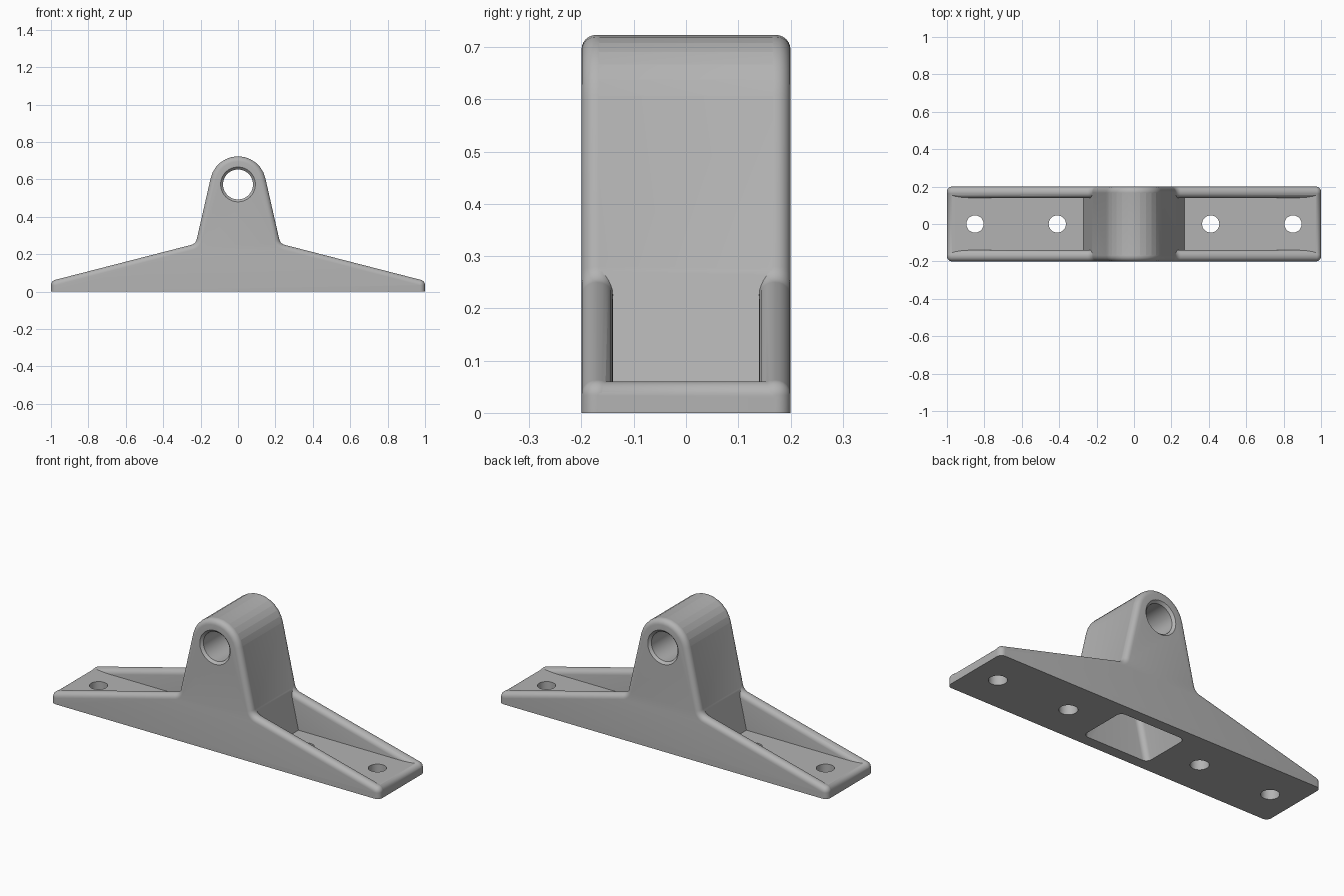
import bpy, bmesh, math
from mathutils import Vector

if "Cube" in bpy.data.objects:
    bpy.data.objects.remove(bpy.data.objects["Cube"])

grey = bpy.data.materials.new("cast_grey")
grey.diffuse_color = (0.45, 0.45, 0.45, 1)
grey.use_nodes = True
grey.node_tree.nodes["Principled BSDF"].inputs["Base Color"].default_value = grey.diffuse_color


def fillet(corners, segs):
    """Counter-clockwise (x, z, radius) corners -> outline with rounded corners."""
    out = []
    for i, (x, z, r) in enumerate(corners):
        p = Vector((x, z))
        if r == 0:
            out.append(p)
            continue
        a = (Vector(corners[i - 1][:2]) - p).normalized()
        b = (Vector(corners[(i + 1) % len(corners)][:2]) - p).normalized()
        half = a.angle(b) / 2
        centre = p + (a + b).normalized() * (r / math.sin(half))
        start = p + a * (r / math.tan(half)) - centre
        sweep = start.angle_signed(p + b * (r / math.tan(half)) - centre)
        for k in range(segs + 1):
            t = -sweep * k / segs
            c, s = math.cos(t), math.sin(t)
            out.append(centre + Vector((start.x * c - start.y * s,
                                        start.x * s + start.y * c)))
    return out


def inset(outline, d):
    """Shrink an outline, keeping its bottom edge on the ground."""
    out = []
    for i, p in enumerate(outline):
        if p.y < 1e-6:
            out.append(Vector((p.x - math.copysign(d, p.x), 0)))
            continue
        e1 = (p - outline[i - 1]).normalized()
        e2 = (outline[(i + 1) % len(outline)] - p).normalized()
        n1, n2 = Vector((-e1.y, e1.x)), Vector((-e2.y, e2.x))
        out.append(p + (n1 + n2) * (d / (1 + n1.dot(n2))))
    return out


def loft(name, rings):
    """Solid through rings of 3D points, capped at both ends."""
    bm = bmesh.new()
    vs = [[bm.verts.new(p) for p in ring] for ring in rings]
    n = len(vs[0])
    for a, b in zip(vs, vs[1:]):
        for i in range(n):
            j = (i + 1) % n
            bm.faces.new((a[i], a[j], b[j], b[i]))
    bm.faces.new(vs[0])
    bm.faces.new(vs[-1])
    bmesh.ops.recalc_face_normals(bm, faces=bm.faces)
    me = bpy.data.meshes.new(name)
    bm.to_mesh(me)
    bm.free()
    me.materials.append(grey)
    ob = bpy.data.objects.new(name, me)
    bpy.context.collection.objects.link(ob)
    return ob


def at_y(outline, y):
    return [(p.x, y, p.y) for p in outline]


def combine(target, tool, operation):
    mod = target.modifiers.new(tool.name, 'BOOLEAN')
    mod.operation, mod.solver, mod.object = operation, 'EXACT', tool
    bpy.context.view_layer.objects.active = target
    bpy.ops.object.modifier_apply(modifier=mod.name)
    bpy.data.objects.remove(tool)


def lathe(name, stations, segs=48):
    """Stations are (centre, radius, axis) circles lofted in order."""
    rings = []
    for (cx, cy, cz), r, axis in stations:
        ring = []
        for k in range(segs):
            u, v = r * math.cos(math.tau * k / segs), r * math.sin(math.tau * k / segs)
            ring.append((cx + u, cy, cz + v) if axis == 'Y' else (cx + u, cy + v, cz))
        rings.append(ring)
    return loft(name, rings)


SEGS, R = 12, 0.028
BORE_Z, HUB_R, LEAN = 0.573, 0.15, math.radians(12.8)
APEX = BORE_Z + HUB_R / math.sin(LEAN)   # where the leaning hub sides would meet
FOOT = APEX * math.tan(LEAN)

# Side walls: full silhouette plates with rounded rims
side = fillet([(-1, 0, 0), (1, 0, 0), (1, 0.057, 0.03), (0.226, 0.256, 0.04),
               (0, APEX, HUB_R), (-0.226, 0.256, 0.04), (-1, 0.057, 0.03)], SEGS)
steps = [math.pi / 2 * k / 6 for k in range(7)]
rim = [(0.2 - R * (1 - math.sin(a)), R * (1 - math.cos(a))) for a in reversed(steps)]
rim = [(0.2 - R + R * math.cos(a), R * (1 - math.sin(a))) for a in steps]
rim += [(0.34 - y, d) for y, d in reversed(rim)]
walls = [loft("side_wall", [at_y(inset(side, d), s * y) for y, d in rim]) for s in (-1, 1)]

# Hub between the walls, and the base plate
hub = loft("hub", [at_y(fillet([(-FOOT, 0, 0), (FOOT, 0, 0), (0, APEX, HUB_R)], SEGS), y)
                   for y in (-0.17, 0.17)])
plate = fillet([(-1, 0, 0), (1, 0, 0), (1, 0.06, 0.03), (-1, 0.06, 0.03)], SEGS)
bracket = loft("mounting_bracket", [at_y(plate, y) for y in (-0.17, 0.17)])
for part in [hub] + walls:
    combine(bracket, part, 'UNION')

# Tapered hollow under the hub
def hollow_ring(z):
    w = 0.2 - math.tan(LEAN) * z
    pts = fillet([(-w, -0.14, 0.03), (w, -0.14, 0.03), (w, 0.14, 0.03), (-w, 0.14, 0.03)], 6)
    return [(p.x, p.y, z) for p in pts]

combine(bracket, loft("hollow_cutter", [hollow_ring(-0.05), hollow_ring(0.42)]), 'DIFFERENCE')

# Pin bore with chamfered mouths
bore = [(-0.213, 0.106), (-0.187, 0.08), (0.187, 0.08), (0.213, 0.106)]
combine(bracket, lathe("bore_cutter", [((0, y, BORE_Z), r, 'Y') for y, r in bore]), 'DIFFERENCE')

# Screw holes
for x in (-0.85, -0.41, 0.41, 0.85):
    combine(bracket, lathe("screw_cutter", [((x, 0, z), 0.046, 'Z') for z in (-0.1, 0.1)]),
            'DIFFERENCE')

bpy.ops.object.select_all(action='DESELECT')
bracket.select_set(True)
bpy.context.view_layer.objects.active = bracket
bpy.ops.object.shade_smooth_by_angle(angle=math.radians(30))
